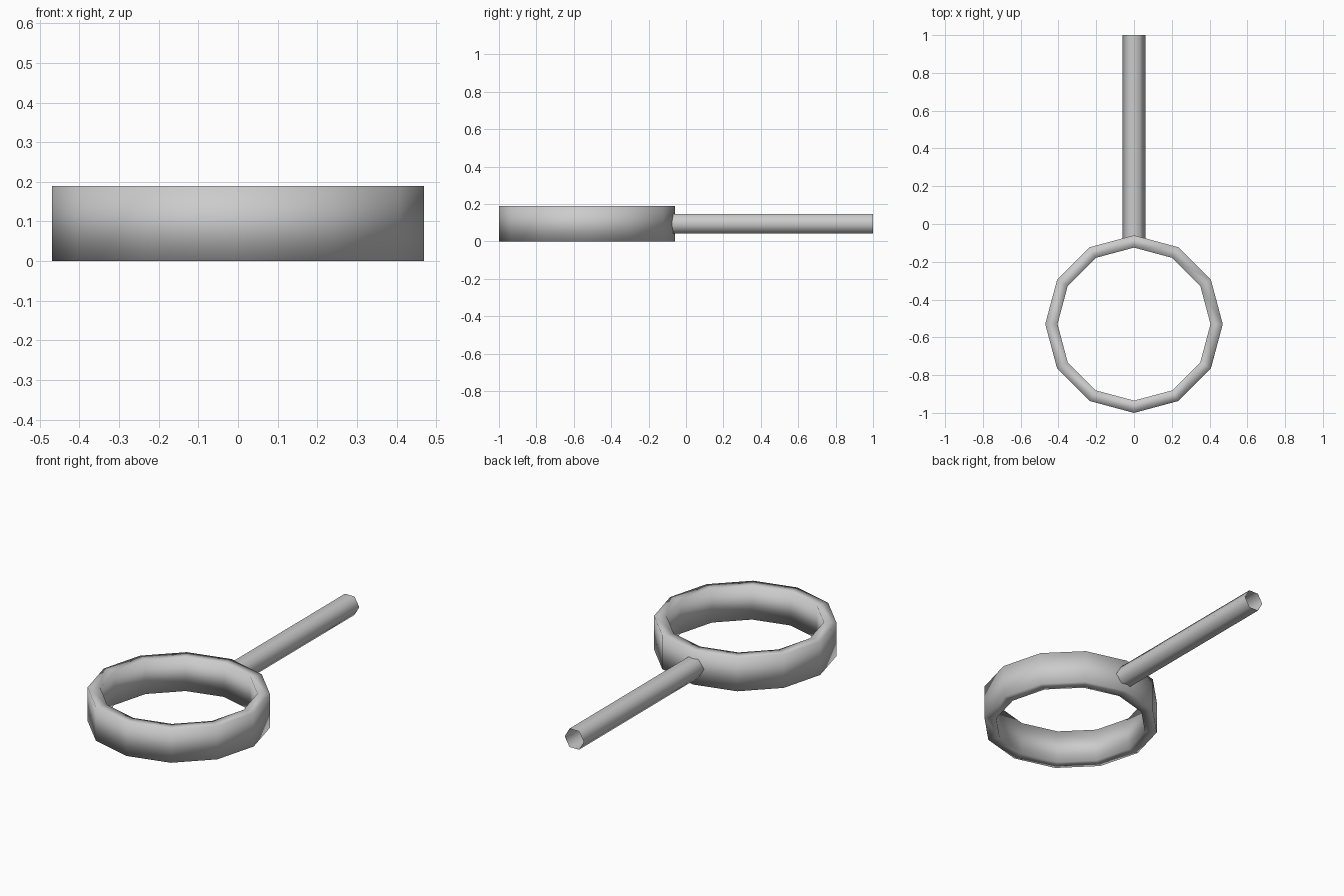
import bpy
import bmesh
from math import cos, sin, tau
from mathutils import Matrix, Vector

default_cube = bpy.data.objects.get("Cube")
if default_cube:
    bpy.data.objects.remove(default_cube, do_unlink=True)

grey = bpy.data.materials.new("plain grey")
grey.use_nodes = True
colour = (0.6, 0.6, 0.6, 1.0)
grey.diffuse_color = colour
grey.node_tree.nodes["Principled BSDF"].inputs["Base Color"].default_value = colour

RING_Y = -0.53
RING_OUTER, RING_INNER, RING_HEIGHT = 0.47, 0.405, 0.19
HANDLE_RADIUS, HANDLE_START, HANDLE_END = 0.06, -0.095, 1.0


def loop(bm, sides, radius, height):
    """Add a regular polygon of vertices at the given height."""
    return [bm.verts.new((radius * cos(tau * i / sides),
                          radius * sin(tau * i / sides), height))
            for i in range(sides)]


def bridge(bm, a, b):
    """Join two equal loops with quads."""
    for i in range(len(a)):
        j = (i + 1) % len(a)
        bm.faces.new((a[i], a[j], b[j], b[i]))


def finish(bm, name, matrix):
    """Turn the mesh data into a smooth shaded object."""
    bm.transform(matrix)
    bm.normal_update()
    mesh = bpy.data.meshes.new(name)
    bm.to_mesh(mesh)
    bm.free()
    mesh.materials.append(grey)
    for face in mesh.polygons:
        face.use_smooth = True
    obj = bpy.data.objects.new(name, mesh)
    bpy.context.collection.objects.link(obj)
    return obj


# Ring: twelve-sided band with a rectangular section
bm = bmesh.new()
section = ((RING_OUTER, 0), (RING_OUTER, RING_HEIGHT),
           (RING_INNER, RING_HEIGHT), (RING_INNER, 0))
loops = [loop(bm, 12, r, z) for r, z in section]
for k in range(len(loops)):
    bridge(bm, loops[k], loops[(k + 1) % len(loops)])
finish(bm, "ring", Matrix.Translation(Vector((0, RING_Y, 0))))

# Handle: open hexagonal tube running back from the ring
bm = bmesh.new()
bridge(bm, loop(bm, 6, HANDLE_RADIUS, HANDLE_START),
       loop(bm, 6, HANDLE_RADIUS, HANDLE_END))
lay_back = Matrix.Rotation(-tau / 4, 4, "X")
finish(bm, "handle", Matrix.Translation(Vector((0, 0, RING_HEIGHT / 2))) @ lay_back)
